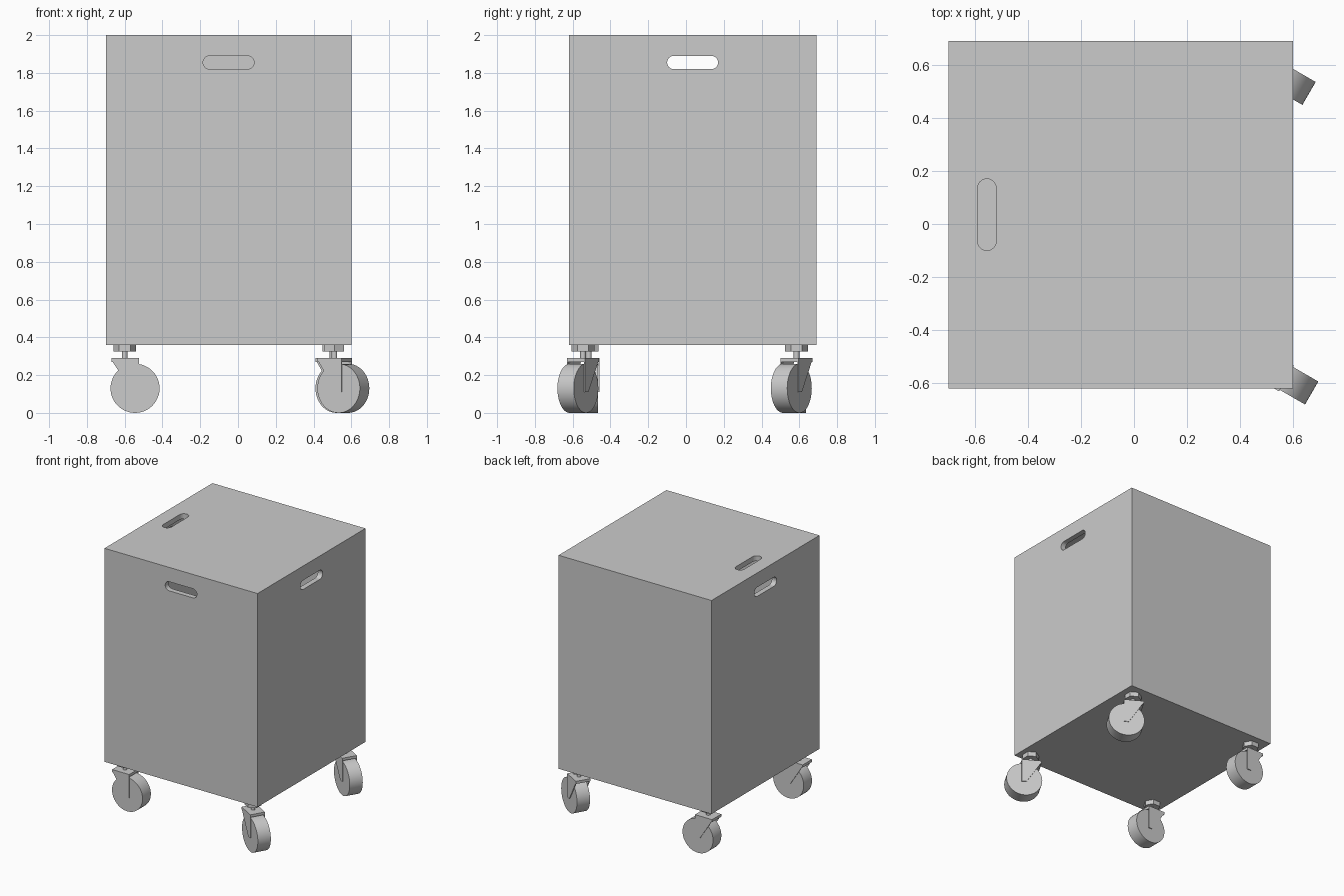
import bpy, bmesh
from math import pi, cos, sin, radians
from mathutils import Matrix, Vector

if "Cube" in bpy.data.objects:
    bpy.data.objects.remove(bpy.data.objects["Cube"], do_unlink=True)

grey = bpy.data.materials.new("plain_grey")
grey.use_nodes = True
COLOUR = (0.6, 0.6, 0.6, 1)
grey.diffuse_color = COLOUR
grey.node_tree.nodes["Principled BSDF"].inputs["Base Color"].default_value = COLOUR


def finish(bm, name, matrix=Matrix(), smooth=False):
    bm.transform(matrix)
    mesh = bpy.data.meshes.new(name)
    bm.to_mesh(mesh)
    bm.free()
    mesh.materials.append(grey)
    obj = bpy.data.objects.new(name, mesh)
    bpy.context.collection.objects.link(obj)
    if smooth:
        bpy.ops.object.select_all(action="DESELECT")
        obj.select_set(True)
        bpy.context.view_layer.objects.active = obj
        bpy.ops.object.shade_smooth_by_angle(angle=radians(35))
    return obj


def add_box(bm, low, high):
    low, high = Vector(low), Vector(high)
    matrix = Matrix.Translation((low + high) / 2) @ Matrix.Diagonal((*(high - low), 1))
    return bmesh.ops.create_cube(bm, size=1, matrix=matrix)["verts"]


def add_prism(bm, points, depth, matrix):
    """Extrude an outline in the local XY plane, centred on local Z."""
    base = [bm.verts.new((x, y, -depth / 2)) for x, y in points]
    face = bm.faces.new(base)
    out = bmesh.ops.extrude_face_region(bm, geom=[face])["geom"]
    top = [v for v in out if isinstance(v, bmesh.types.BMVert)]
    bmesh.ops.translate(bm, verts=top, vec=(0, 0, depth))
    bmesh.ops.transform(bm, matrix=matrix, verts=base + top)
    bmesh.ops.recalc_face_normals(bm, faces=list({f for v in base + top for f in v.link_faces}))


def add_cylinder(bm, radius, depth, sides, matrix):
    bmesh.ops.create_cone(bm, cap_ends=True, segments=sides, radius1=radius,
                          radius2=radius, depth=depth, matrix=matrix)


# Hollow cabinet
WALL = 0.04
LOW, HIGH = Vector((-0.70, -0.62, 0.36)), Vector((0.60, 0.69, 2.0))
CENTRE = (LOW + HIGH) / 2
inset = Vector((WALL, WALL, WALL))
bm = bmesh.new()
add_box(bm, LOW, HIGH)
inner = add_box(bm, LOW + inset, HIGH - inset)
bmesh.ops.reverse_faces(bm, faces=list({f for v in inner for f in v.link_faces}))
cabinet = finish(bm, "cabinet")

# Rounded hand slots: front, both sides and lid
HALF, R, EDGE = 0.1, 0.035, 0.145
slot = []
for side, start in ((1, -pi / 2), (-1, pi / 2)):
    for i in range(13):
        a = start + pi * i / 12
        slot.append((side * HALF + R * cos(a), R * sin(a)))
upright = Matrix.Rotation(pi / 2, 4, "X")
quarter = Matrix.Rotation(pi / 2, 4, "Z")
slot_z = HIGH.z - EDGE
bm = bmesh.new()
for place, turn in (((CENTRE.x, LOW.y, slot_z), upright),
                    ((LOW.x, CENTRE.y, slot_z), quarter @ upright),
                    ((HIGH.x, CENTRE.y, slot_z), quarter @ upright),
                    ((LOW.x + EDGE, CENTRE.y, HIGH.z), quarter)):
    add_prism(bm, slot, WALL * 3, Matrix.Translation(place) @ turn)
cutter = finish(bm, "slot_cutter")
cutter.hide_render = True
cut = cabinet.modifiers.new("hand_slots", "BOOLEAN")
cut.operation, cut.solver, cut.object = "DIFFERENCE", "EXACT", cutter
bpy.context.view_layer.objects.active = cabinet
bpy.ops.object.modifier_apply(modifier=cut.name)
bpy.data.objects.remove(cutter, do_unlink=True)


# Swivel caster: wheel trails along local +x from the pivot
def caster(name, x, y, yaw):
    place = Matrix.Translation((x, y, 0)) @ Matrix.Rotation(radians(yaw), 4, "Z")

    bm = bmesh.new()
    add_cylinder(bm, 0.13, 0.1, 48, Matrix.Translation((0.055, 0, 0.13)) @ upright)
    finish(bm, name + "_wheel", place, smooth=True)

    bm = bmesh.new()
    add_box(bm, (-0.07, -0.056, 0.27), (0.075, 0.056, 0.29))
    cheek = [(-0.07, 0.28), (0.04, 0.11), (0.075, 0.11), (0.075, 0.28)]
    for side in (-1, 1):
        add_prism(bm, cheek, 0.006, Matrix.Translation((0, side * 0.053, 0)) @ upright)
    finish(bm, name + "_fork", place)

    bm = bmesh.new()
    add_cylinder(bm, 0.015, 0.06, 20, Matrix.Translation((0, 0, 0.31)))
    finish(bm, name + "_stem", place, smooth=True)

    bm = bmesh.new()
    add_cylinder(bm, 0.06, 0.035, 6, Matrix.Translation((0, 0, 0.3425)) @ quarter)
    finish(bm, name + "_mount", place)


caster("front_right_caster", -0.60, -0.515, 0)
caster("back_right_caster", -0.60, 0.585, 0)
caster("front_left_caster", 0.51, -0.545, -30)
caster("back_left_caster", 0.50, 0.585, -30)
